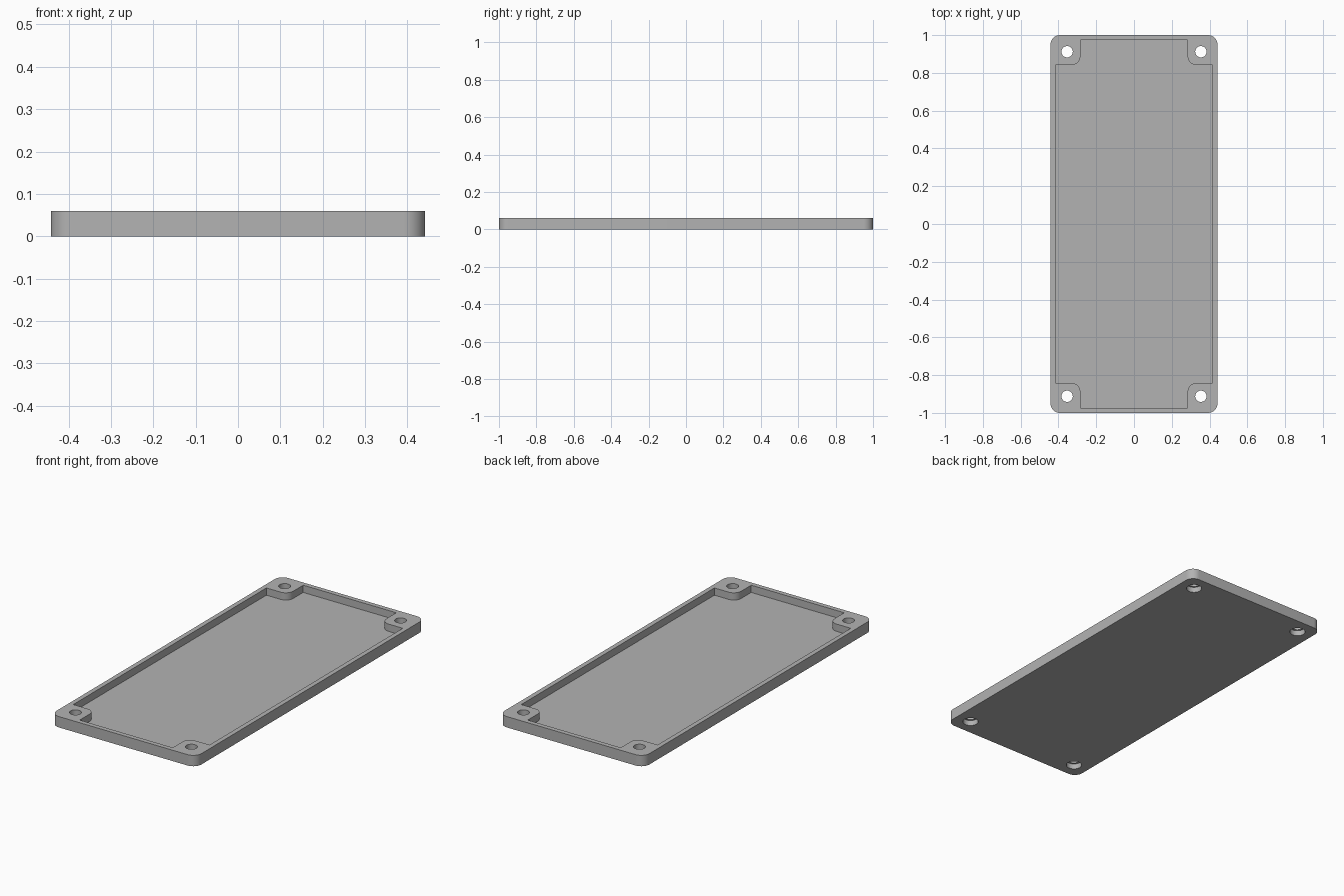
import bpy, bmesh, math
from math import sin, cos, pi, radians

if "Cube" in bpy.data.objects:
    bpy.data.objects.remove(bpy.data.objects["Cube"], do_unlink=True)

HX, HY, HEIGHT = 0.442, 1.0, 0.06      # outer half sizes and height
WALL, FLOOR = 0.026, 0.02
BOSS = 0.158                            # corner boss size from the outer edge
HOLE_IN = 0.088                         # hole distance from the outer edge
CORNERS = [(1, 1), (-1, 1), (-1, -1), (1, -1)]

grey = bpy.data.materials.new("plain grey")
grey.use_nodes = True
colour = (0.45, 0.45, 0.45, 1)
grey.diffuse_color = colour
grey.node_tree.nodes["Principled BSDF"].inputs["Base Color"].default_value = colour


def arc(cx, cy, r, start, end, steps=12):
    angles = [radians(start + (end - start) * i / steps) for i in range(steps + 1)]
    return [(cx + r * cos(a), cy + r * sin(a)) for a in angles]


def all_quadrants(quarter):
    """Mirror a counter-clockwise first-quadrant path into a closed outline."""
    outline = []
    for sx, sy in CORNERS:
        path = quarter if sx * sy > 0 else quarter[::-1]
        outline += [(sx * x, sy * y) for x, y in path]
    return outline


def extrude(name, outline, z0, z1):
    bm = bmesh.new()
    face = bm.faces.new([bm.verts.new((x, y, z0)) for x, y in outline])
    top = bmesh.ops.extrude_face_region(bm, geom=[face])["geom"]
    verts = [v for v in top if isinstance(v, bmesh.types.BMVert)]
    bmesh.ops.translate(bm, vec=(0, 0, z1 - z0), verts=verts)
    bmesh.ops.recalc_face_normals(bm, faces=bm.faces)
    mesh = bpy.data.meshes.new(name)
    bm.to_mesh(mesh)
    bm.free()
    mesh.materials.append(grey)
    obj = bpy.data.objects.new(name, mesh)
    bpy.context.collection.objects.link(obj)
    return obj


# Rounded plate
R = 0.05
tray = extrude("tray", all_quadrants(arc(HX - R, HY - R, R, 0, 90)), 0, HEIGHT)

# Pocket that leaves a thin rim and a rounded boss in each corner
bx, by, r = HX - BOSS, HY - BOSS, 0.045
quarter = [(HX - WALL, by)] + arc(bx + r, by + r, r, 270, 180) + [(bx, HY - WALL)]
cutters = [extrude("pocket_cutter", all_quadrants(quarter), FLOOR, HEIGHT + 0.05)]

# Screw holes, widened from below
for sx, sy in CORNERS:
    x, y = sx * (HX - HOLE_IN), sy * (HY - HOLE_IN)
    for name, radius, z0, z1 in (("hole_cutter", 0.03, -0.05, HEIGHT + 0.05),
                                 ("recess_cutter", 0.04, -0.06, 0.03)):
        cutters.append(extrude(name, arc(x, y, radius, 0, 360, 32)[:-1], z0, z1))

bpy.context.view_layer.objects.active = tray
for cutter in cutters:
    mod = tray.modifiers.new(cutter.name, "BOOLEAN")
    mod.operation, mod.solver, mod.object = "DIFFERENCE", "EXACT", cutter
    bpy.ops.object.modifier_apply(modifier=mod.name)
    bpy.data.objects.remove(cutter, do_unlink=True)

bpy.ops.object.select_all(action="DESELECT")
tray.select_set(True)
bpy.ops.object.shade_smooth_by_angle(angle=radians(30))
